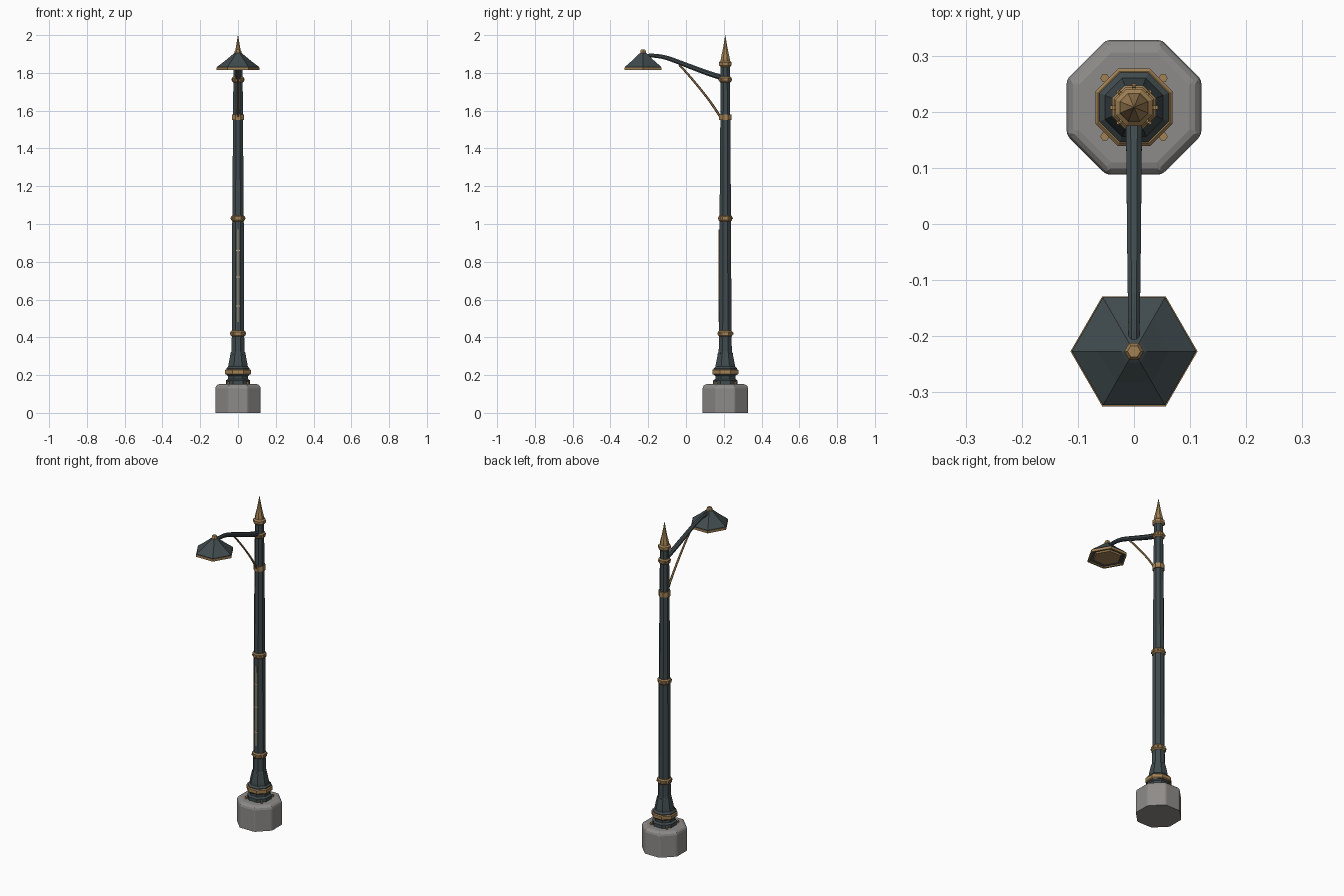
import bpy, bmesh, math
from mathutils import Vector

cube = bpy.data.objects.get("Cube")
if cube:
    bpy.data.objects.remove(cube)

POLE_Y, LAMP_Y = 0.208, -0.227


def material(name, rgb):
    m = bpy.data.materials.new(name)
    m.use_nodes = True
    m.diffuse_color = (*rgb, 1)
    m.node_tree.nodes["Principled BSDF"].inputs["Base Color"].default_value = (*rgb, 1)
    return m


IRON = material("dark iron", (0.052, 0.070, 0.076))
BRASS = material("aged brass", (0.36, 0.22, 0.09))
STONE = material("grey stone", (0.27, 0.26, 0.25))
PALE = material("pale brass", (0.55, 0.40, 0.22))


def finish(name, bm, mat):
    bmesh.ops.recalc_face_normals(bm, faces=bm.faces)
    mesh = bpy.data.meshes.new(name)
    bm.to_mesh(mesh)
    bm.free()
    mesh.materials.append(mat)
    ob = bpy.data.objects.new(name, mesh)
    bpy.context.collection.objects.link(ob)
    return ob


def skin(bm, rings):
    """Bridge a list of vertex rings and cap both ends."""
    n = len(rings[0])
    for a, b in zip(rings, rings[1:]):
        for i in range(n):
            j = (i + 1) % n
            bm.faces.new((a[i], a[j], b[j], b[i]))
    bm.faces.new(rings[0])
    bm.faces.new(rings[-1])


def turned(name, profile, mat, sides=8, y=POLE_Y, x=0):
    """Faceted upright part from (apothem, height) pairs, flat side to the front."""
    bm = bmesh.new()
    rings = []
    for r, z in profile:
        r /= math.cos(math.pi / sides)
        angles = [2 * math.pi * (i + 0.5) / sides - math.pi / 2 for i in range(sides)]
        rings.append([bm.verts.new((x + r * math.cos(a), y + r * math.sin(a), z)) for a in angles])
    skin(bm, rings)
    return finish(name, bm, mat)


def tube(name, path, r0, r1, mat, sides=8):
    """Tapered tube along a smooth path of (y, z) points."""
    pts = [Vector((0, *p)) for p in path]
    fine = []
    for i in range(len(pts) - 1):
        a, b = pts[max(i - 1, 0)], pts[i]
        c, d = pts[i + 1], pts[min(i + 2, len(pts) - 1)]
        for k in range(3):
            t = k / 3
            fine.append(0.5 * (2 * b + (c - a) * t + (2 * a - 5 * b + 4 * c - d) * t * t
                               + (3 * b - a - 3 * c + d) * t ** 3))
    fine.append(pts[-1])
    bm = bmesh.new()
    rings = []
    for i, p in enumerate(fine):
        along = (fine[min(i + 1, len(fine) - 1)] - fine[max(i - 1, 0)]).normalized()
        side = Vector((1, 0, 0))
        up = along.cross(side)
        r = r0 + (r1 - r0) * i / (len(fine) - 1)
        rings.append([bm.verts.new(p + r * (side * math.cos(a) + up * math.sin(a)))
                      for a in [2 * math.pi * (k + 0.5) / sides for k in range(sides)]])
    skin(bm, rings)
    return finish(name, bm, mat)


def box(name, size, at, mat):
    bm = bmesh.new()
    bmesh.ops.create_cube(bm, size=1)
    for v in bm.verts:
        v.co = Vector([c * s + o for c, s, o in zip(v.co, size, at)])
    return finish(name, bm, mat)


# Stone footing with softened top edge and corners
footing = turned("stone_footing", [(0.12, 0), (0.12, 0.152)], STONE)
bev = footing.modifiers.new("soft edges", "BEVEL")
bev.width, bev.segments, bev.limit_method = 0.022, 3, "ANGLE"
bev.affect = "EDGES"
bm = bmesh.new()
bm.from_mesh(footing.data)
weight = bm.edges.layers.float.new("bevel_weight_edge")
for e in bm.edges:
    low, high = sorted(v.co.z for v in e.verts)
    e[weight] = 1 if low > 0.1 else (0.35 if high > 0.1 else 0)
bm.to_mesh(footing.data)
bm.free()
bev.limit_method = "WEIGHT"

# Anchor bolts on the footing
for sx in (-1, 1):
    for sy in (-1, 1):
        turned("anchor_bolt", [(0.007, 0.148), (0.007, 0.165)], BRASS, 6,
               POLE_Y + sy * 0.052, sx * 0.052)

# Pedestal and post
turned("pedestal", [(0.064, 0.15), (0.064, 0.172), (0.053, 0.18), (0.053, 0.195), (0.062, 0.203),
                    (0.062, 0.235), (0.052, 0.245), (0.05, 0.26), (0.04, 0.31), (0.035, 0.325),
                    (0.033, 0.4)], IRON)
turned("pedestal_band", [(0.064, 0.202), (0.069, 0.207), (0.069, 0.226), (0.064, 0.231)], BRASS)
turned("post", [(0.033, 0.32), (0.0305, 1.0), (0.026, 1.6), (0.024, 1.84)], IRON)

# Raised fins around the pedestal neck
for i in range(8):
    fin = box("pedestal_fin", (0.01, 0.014, 0.075), (0, -0.043, 0.282), IRON)
    for v in fin.data.vertices:
        if v.co.z > 0.28:
            v.co.y += 0.011
    fin.location.y = POLE_Y
    fin.rotation_euler.z = i * math.pi / 4

# Brass rings with small studs
for z, r in ((0.42, 0.039), (1.03, 0.036), (1.765, 0.032)):
    turned("post_ring", [(r - 0.006, z - 0.016), (r, z - 0.009), (r, z + 0.009),
                         (r - 0.006, z + 0.016)], BRASS)
    for i in range(8):
        a = i * math.pi / 4
        box("ring_stud", (0.007, 0.007, 0.009),
            (r * math.sin(a), POLE_Y + r * math.cos(a), z), BRASS)
turned("strut_clamp", [(0.032, 1.55), (0.032, 1.58)], BRASS)

# Finial
turned("finial", [(0.026, 1.832), (0.033, 1.84), (0.033, 1.856), (0.025, 1.864), (0.023, 1.88),
                  (0.014, 1.92), (0.007, 1.96), (0.0005, 2.0)], BRASS)

# Inlaid front strip with cross ticks
box("front_strip", (0.006, 0.008, 0.49), (0, POLE_Y - 0.0315, 0.725), PALE)
for z in (0.565, 0.72, 0.86):
    box("strip_tick", (0.022, 0.008, 0.006), (0, POLE_Y - 0.0315, z), PALE)

# Bracket arm and brace
tube("bracket_arm", [(0.2, 1.772), (0.12, 1.797), (0, 1.842), (-0.1, 1.879), (-0.17, 1.891),
                     (-0.225, 1.89)], 0.016, 0.010, IRON)
tube("brace", [(0.185, 1.562), (0.13, 1.645), (0.07, 1.722), (0.01, 1.793), (-0.035, 1.842)],
     0.0065, 0.0055, BRASS, 6)

# Hexagonal lamp head: hollow shade, rim, diffuser and cap
turned("lamp_shade", [(0.074, 1.826), (0.094, 1.820), (0.096, 1.832), (0.055, 1.868),
                      (0.02, 1.902), (0.012, 1.908)], IRON, 6, LAMP_Y)
rim = [(0.088, 1.815), (0.098, 1.815), (0.098, 1.829), (0.088, 1.829), (0.088, 1.815)]
ring = turned("shade_rim", rim, BRASS, 6, LAMP_Y)
bm = bmesh.new()
bm.from_mesh(ring.data)
bmesh.ops.delete(bm, geom=[f for f in bm.faces if len(f.verts) == 6], context="FACES_ONLY")
bmesh.ops.remove_doubles(bm, verts=bm.verts, dist=0.0001)
bmesh.ops.recalc_face_normals(bm, faces=bm.faces)
bm.to_mesh(ring.data)
bm.free()
turned("diffuser", [(0.068, 1.817), (0.072, 1.828)], BRASS, 6, LAMP_Y)
turned("lamp_cap", [(0.015, 1.9), (0.015, 1.915), (0.010, 1.925)], BRASS, 6, LAMP_Y)
